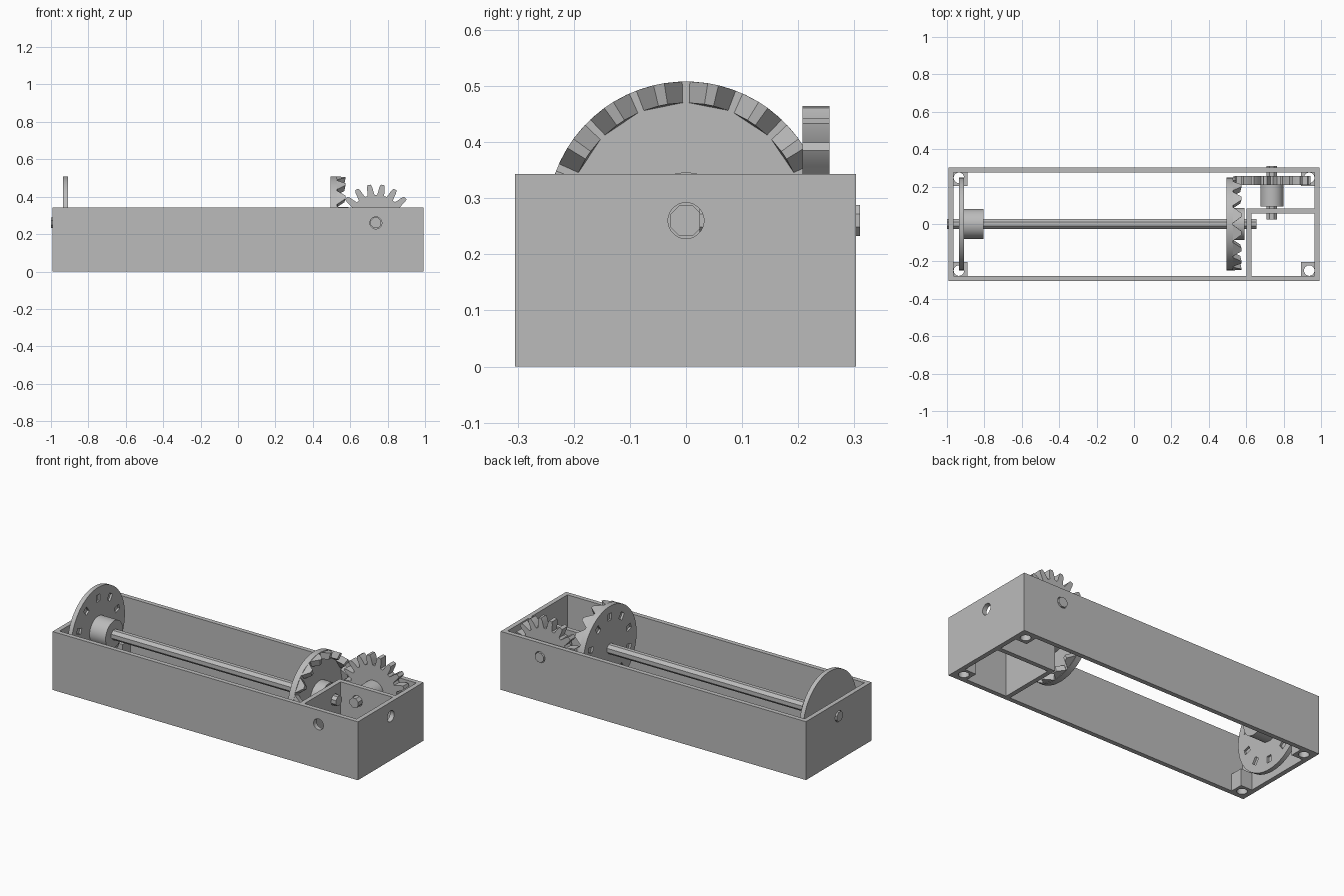
import bpy, bmesh, math
from mathutils import Matrix, Vector

cube = bpy.data.objects.get("Cube")
if cube:
    bpy.data.objects.remove(cube, do_unlink=True)

mat = bpy.data.materials.new("plain grey")
mat.use_nodes = True
GREY = (0.5, 0.5, 0.5, 1)
mat.diffuse_color = GREY
mat.node_tree.nodes["Principled BSDF"].inputs["Base Color"].default_value = GREY

AXLE_Z = 0.26
SPUR_X = 0.737
TO_X = Matrix.Rotation(math.pi / 2, 4, 'Y')
TO_Y = Matrix.Rotation(-math.pi / 2, 4, 'X')


def make(name, bm, smooth=False):
    bmesh.ops.recalc_face_normals(bm, faces=bm.faces[:])
    me = bpy.data.meshes.new(name)
    bm.to_mesh(me)
    bm.free()
    ob = bpy.data.objects.new(name, me)
    bpy.context.collection.objects.link(ob)
    me.materials.append(mat)
    if smooth:
        bpy.ops.object.select_all(action='DESELECT')
        ob.select_set(True)
        bpy.context.view_layer.objects.active = ob
        bpy.ops.object.shade_smooth_by_angle(angle=math.radians(30))
    return ob


def add_box(bm, x, y, z):
    size = Matrix.Diagonal((x[1] - x[0], y[1] - y[0], z[1] - z[0], 1))
    mid = Vector((sum(x) / 2, sum(y) / 2, sum(z) / 2))
    bmesh.ops.create_cube(bm, size=1, matrix=Matrix.Translation(mid) @ size)


def box(name, x, y, z):
    bm = bmesh.new()
    add_box(bm, x, y, z)
    return make(name, bm)


def rod(name, center, r, length, turn=Matrix(), sides=48, smooth=True):
    bm = bmesh.new()
    m = Matrix.Translation(center) @ turn @ Matrix.Rotation(math.pi / sides, 4, 'Z')
    bmesh.ops.create_cone(bm, cap_ends=True, segments=sides, radius1=r, radius2=r,
                          depth=length, matrix=m)
    return make(name, bm, smooth)


def cut(ob, cutter):
    mod = ob.modifiers.new("cut", 'BOOLEAN')
    mod.operation = 'DIFFERENCE'
    mod.solver = 'EXACT'
    mod.object = cutter
    cutter.hide_render = True
    cutter.hide_set(True)
    cutter.display_type = 'WIRE'


# Open frame: four walls
L, R, F, B, H, T = -0.992, 0.993, -0.305, 0.303, 0.343, 0.027
frame = box("frame", (L, R), (F, B), (0, H))
cut(frame, box("main_opening_cutter", (L + T, 0.601), (F + T, B - T), (-0.1, 0.5)))
cut(frame, box("gear_bay_cutter", (0.59, R - T), (0.083, B - T), (-0.1, 0.5)))
cut(frame, box("small_bay_cutter", (0.628, R - T), (F + T, 0.056), (-0.1, 0.5)))

# Bearing holes for both axles
cut(frame, rod("main_hole_cutter", (0, 0, AXLE_Z), 0.032, 3, TO_X))
cut(frame, rod("cross_hole_cutter", (SPUR_X, 0, AXLE_Z), 0.032, 2, TO_Y))

# Corner posts with screw holes
P = 0.074
for side, x in (("right", L + T), ("left", R - T - P)):
    for end, y in (("front", F + T), ("back", B - T - P)):
        post = box(f"{end}_{side}_post", (x, x + P), (y, y + P), (0, 0.1))
        cx = x + P / 2 + (0.008 if x > 0 else -0.008)
        cy = y + P / 2 + (0.008 if y > 0 else -0.008)
        cut(post, rod(f"{end}_{side}_screw_cutter", (cx, cy, 0.05), 0.028, 0.4))

# Axles
rod("main_axle", (-0.172, 0, AXLE_Z), 0.03, 1.656, TO_X, 8, False)
rod("cross_axle", (SPUR_X, 0.167, AXLE_Z), 0.03, 0.286, TO_Y, 8, False)


def slots(ob, x):
    # Ring of shallow pockets in a wheel face
    bm = bmesh.new()
    for i in range(10):
        before = set(bm.verts)
        add_box(bm, (x - 0.012, x + 0.012), (-0.016, 0.016), (0.165, 0.205))
        new = [v for v in bm.verts if v not in before]
        turn = Matrix.Translation((0, 0, AXLE_Z)) @ Matrix.Rotation(i * math.tau / 10, 4, 'X')
        bmesh.ops.transform(bm, matrix=turn, verts=new)
    cut(ob, make(ob.name + "_slot_cutter", bm))


# Plain wheel and its hub
wheel = rod("plain_wheel", (-0.922, 0, AXLE_Z), 0.248, 0.026, TO_X, 64)
slots(wheel, -0.909)
rod("plain_wheel_hub", (-0.86, 0, AXLE_Z), 0.08, 0.11, TO_X)

# Crown gear: disc, hub and a ring of wedge teeth facing +x
crown = rod("crown_gear_disc", (0.5125, 0, AXLE_Z), 0.248, 0.035, TO_X, 64)
slots(crown, 0.495)
rod("crown_gear_hub", (0.56, 0, AXLE_Z), 0.086, 0.064, TO_X)
bm = bmesh.new()
TEETH = 16
for i in range(TEETH):
    mid = (i + 0.5) * math.tau / TEETH
    rings = []
    for r, tip in ((0.21, 0.568), (0.248, 0.575)):
        ring = []
        for x, half in ((0.525, 0.43), (0.532, 0.43), (tip, 0.1)):
            for s in (-1, 1):
                a = mid + s * half * math.tau / TEETH
                ring.append(bm.verts.new((x, r * math.sin(a), AXLE_Z + r * math.cos(a))))
        rings.append([ring[k] for k in (0, 2, 4, 5, 3, 1)])
    inner, outer = rings
    bm.faces.new(inner)
    bm.faces.new(outer)
    for k in range(6):
        j = (k + 1) % 6
        bm.faces.new((inner[k], inner[j], outer[j], outer[k]))
make("crown_gear_teeth", bm)

# Spur gear: rounded tooth profile extruded along y, plus hub
bm = bmesh.new()
TEETH = 18
tooth = ((-0.36, 0.15), (-0.27, 0.172), (-0.22, 0.19), (-0.13, 0.206),
         (0.13, 0.206), (0.22, 0.19), (0.27, 0.172), (0.36, 0.15))
outline = []
for i in range(TEETH):
    for step, r in tooth:
        a = (i + 0.5 + step) * math.tau / TEETH
        outline.append(bm.verts.new((SPUR_X + r * math.sin(a), 0.208,
                                     AXLE_Z + r * math.cos(a))))
face = bm.faces.new(outline)
ext = bmesh.ops.extrude_face_region(bm, geom=[face])
moved = [g for g in ext["geom"] if isinstance(g, bmesh.types.BMVert)]
bmesh.ops.translate(bm, verts=moved, vec=(0, 0.048, 0))
make("spur_gear", bm, True)
rod("spur_gear_hub", (SPUR_X, 0.153, AXLE_Z), 0.062, 0.12, TO_Y)
